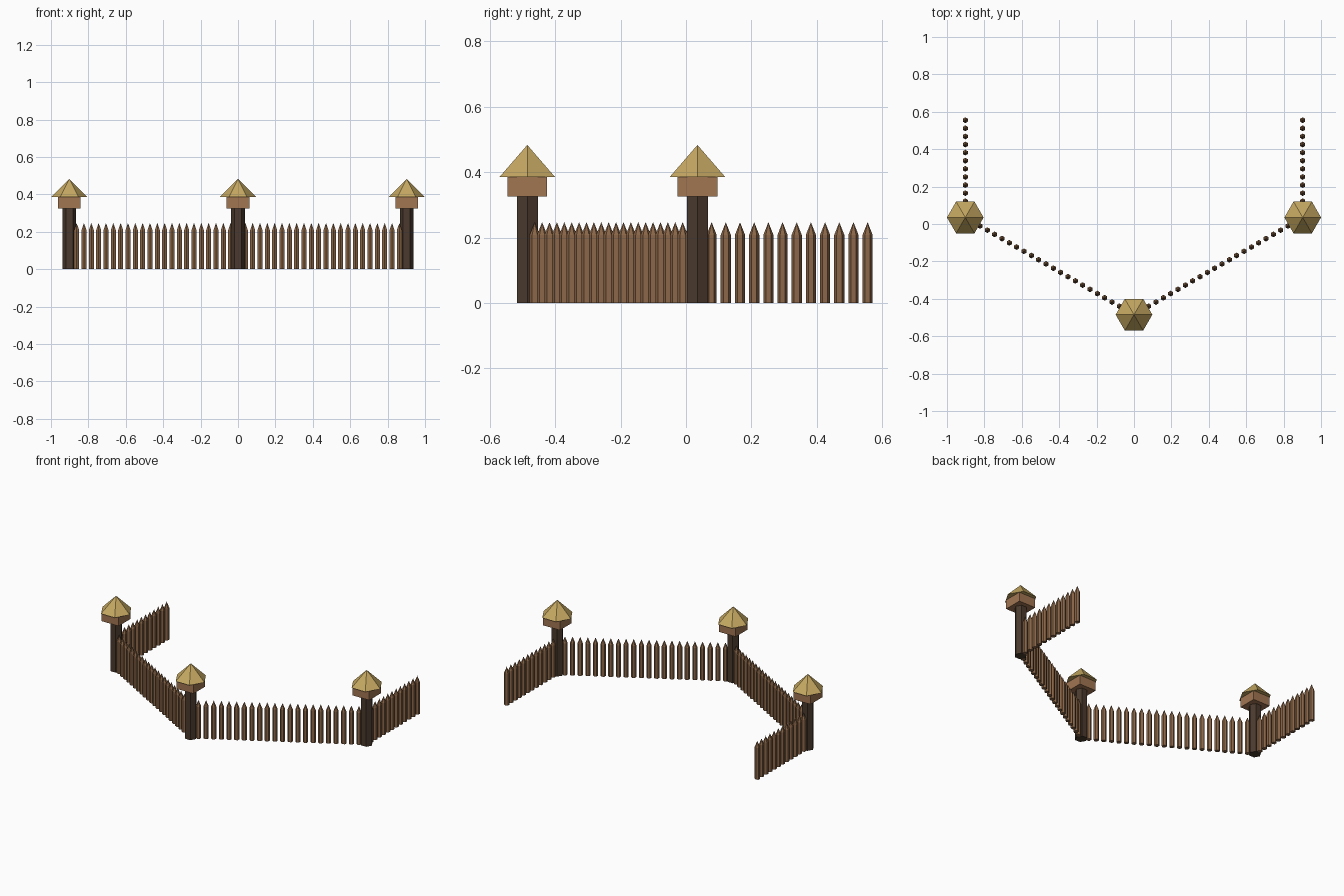
import bpy
import bmesh
import math
from mathutils import Matrix, Vector

cube = bpy.data.objects.get("Cube")
if cube:
    bpy.data.objects.remove(cube, do_unlink=True)


def make_material(name, rgb):
    mat = bpy.data.materials.new(name)
    mat.use_nodes = True
    colour = (*rgb, 1.0)
    mat.diffuse_color = colour
    mat.node_tree.nodes["Principled BSDF"].inputs["Base Color"].default_value = colour
    return mat


dark_wood = make_material("dark wood", (0.07, 0.042, 0.027))
fence_wood = make_material("fence wood", (0.26, 0.135, 0.065))
platform_wood = make_material("platform wood", (0.36, 0.18, 0.085))
thatch = make_material("thatch", (0.56, 0.39, 0.12))


def add_object(name, bm, mat, location=(0, 0, 0)):
    mesh = bpy.data.meshes.new(name)
    bm.to_mesh(mesh)
    bm.free()
    mesh.materials.append(mat)
    obj = bpy.data.objects.new(name, mesh)
    obj.location = location
    bpy.context.collection.objects.link(obj)
    return obj


def hex_solid(bm, centre, turn, bottom, top, r_bottom, r_top):
    """Six-sided prism or spike with corners on the turned x axis."""
    place = Matrix.Translation((centre[0], centre[1], (bottom + top) / 2))
    bmesh.ops.create_cone(bm, cap_ends=True, segments=6, radius1=r_bottom,
                          radius2=r_top, depth=top - bottom,
                          matrix=place @ Matrix.Rotation(turn + math.pi / 2, 4, "Z"))


# Watchtowers: post, square platform and pointed roof
def watchtower(side, spot):
    bm = bmesh.new()
    hex_solid(bm, (0, 0), 0, 0, 0.325, 0.037, 0.037)
    add_object(side + "_tower_post", bm, dark_wood, spot)

    bm = bmesh.new()
    bmesh.ops.create_cube(bm, size=1, matrix=Matrix.Translation((0, 0, 0.355))
                          @ Matrix.Diagonal((0.122, 0.122, 0.06, 1)))
    add_object(side + "_tower_platform", bm, platform_wood, spot)

    bm = bmesh.new()
    hex_solid(bm, (0, 0), 0, 0.385, 0.483, 0.098, 0)
    add_object(side + "_tower_roof", bm, thatch, spot)


# Palisade: evenly spaced sharpened stakes between two points
def palisade(name, start, end, steps, include_end):
    run = end - start
    turn = math.atan2(run.y, run.x)
    bm = bmesh.new()
    for i in range(1, steps + include_end):
        spot = start + run * (i / steps)
        hex_solid(bm, spot, turn, 0, 0.208, 0.0155, 0.0155)
        hex_solid(bm, spot, turn, 0.208, 0.247, 0.0155, 0)
    # Join each spike to its stake without the hidden caps between them
    hidden = [f for f in bm.faces if len(f.verts) == 6
              and abs(f.calc_center_median().z - 0.208) < 0.001]
    bmesh.ops.delete(bm, geom=hidden, context="FACES")
    bmesh.ops.remove_doubles(bm, verts=bm.verts, dist=0.0005)
    add_object(name, bm, fence_wood)


front_spot = Vector((0, -0.485, 0))
watchtower("front", front_spot)
for side, sign in (("left", 1), ("right", -1)):
    corner = Vector((sign * 0.902, 0.035, 0))
    watchtower(side, corner)
    palisade(side + "_front_palisade", corner, front_spot, 23, 0)
    palisade(side + "_side_palisade", corner, corner + Vector((0, 0.52, 0)), 12, 1)
